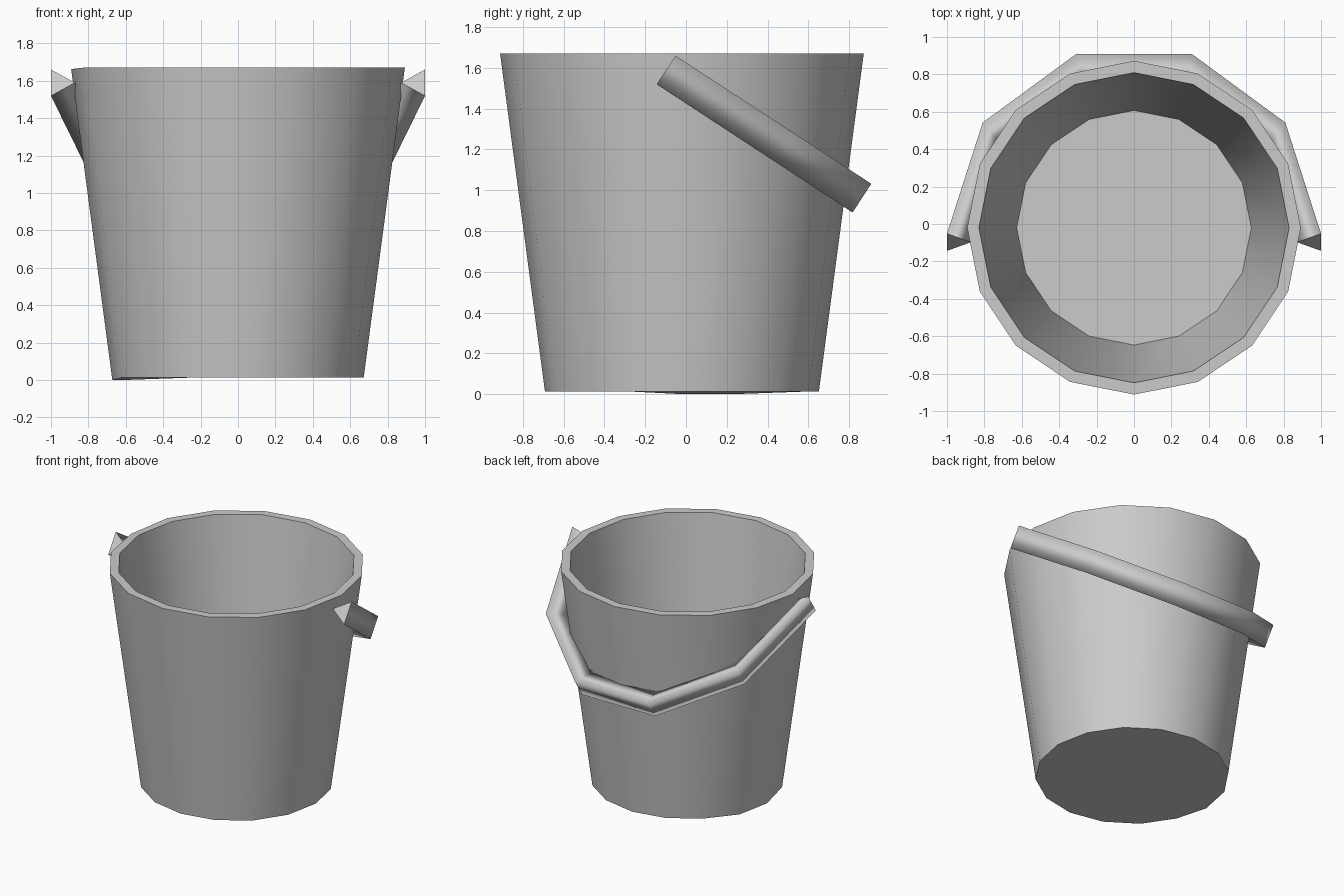
import bpy, bmesh
from math import sin, cos, pi, radians

if "Cube" in bpy.data.objects:
    bpy.data.objects.remove(bpy.data.objects["Cube"])

SIDES = 16


def add_object(name, bm):
    bmesh.ops.recalc_face_normals(bm, faces=bm.faces)
    mesh = bpy.data.meshes.new(name)
    bm.to_mesh(mesh)
    bm.free()
    obj = bpy.data.objects.new(name, mesh)
    bpy.context.collection.objects.link(obj)
    return obj


def bridge(bm, a, b):
    # quads between two closed rings
    n = len(a)
    return [bm.faces.new((a[i], a[(i + 1) % n], b[(i + 1) % n], b[i])) for i in range(n)]


# Bucket: outer base, outer rim, inner rim, inner floor
profile = [(0.672, 0.013), (0.892, 1.67), (0.829, 1.67), (0.627, 0.06)]
bm = bmesh.new()
rings = []
for r, z in profile:
    rings.append([bm.verts.new((r * cos(2 * pi * i / SIDES),
                                r * sin(2 * pi * i / SIDES) - 0.02, z))
                  for i in range(SIDES)])
for a, b in zip(rings, rings[1:]):
    bridge(bm, a, b)
bm.faces.new(rings[0])
bm.faces.new(rings[-1])

# Slight dents on the left: two base corners and one rim corner sit lower
rings[0][7].co.z = rings[0][8].co.z = 0.0
rings[1][8].co.z = 1.663

bucket = add_object("bucket", bm)
bpy.context.view_layer.objects.active = bucket
bucket.select_set(True)
bpy.ops.object.shade_smooth_by_angle(angle=radians(30))
bucket.select_set(False)

# Handle: half a ten-sided hoop with a triangular section, hanging to the back
section = [(1.0, 0.084), (1.0, -0.084), (0.872, 0.0)]   # radius, offset
stretch = 1.207
tilt = radians(33.2)
bm = bmesh.new()
rings = []
for k in range(6):
    a = pi * k / 5
    ring = []
    for r, h in section:
        u = r * sin(a) * stretch
        ring.append(bm.verts.new((r * cos(a),
                                  -0.0975 + u * cos(tilt) + h * sin(tilt),
                                  1.59 - u * sin(tilt) + h * cos(tilt))))
    rings.append(ring)
for a, b in zip(rings, rings[1:]):
    for f in bridge(bm, a, b):
        f.smooth = True
bm.faces.new(rings[0])
bm.faces.new(rings[-1])
add_object("handle", bm)
